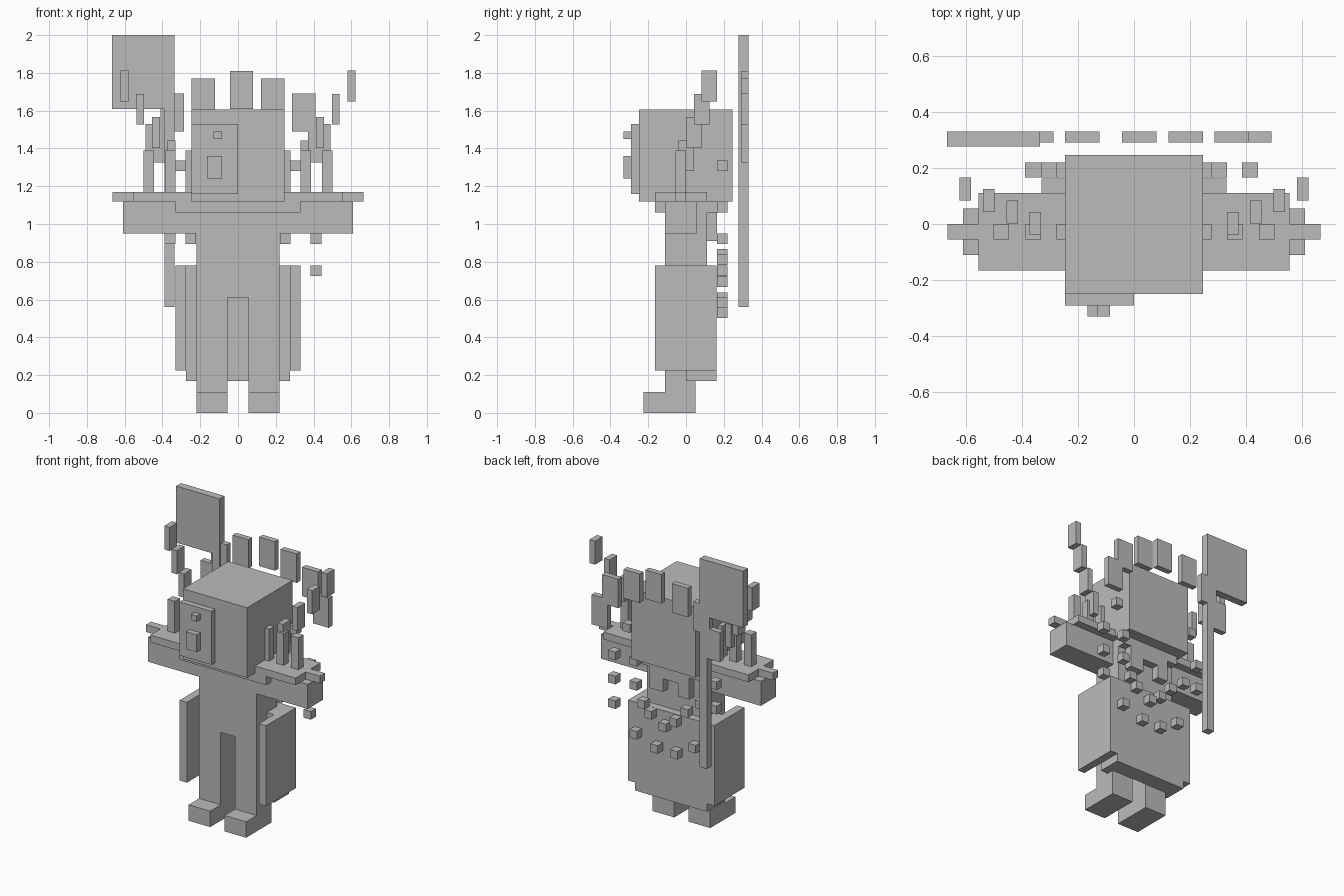
import bpy

grey = bpy.data.materials.new("plain_grey")
grey.diffuse_color = (0.5, 0.5, 0.5, 1)


def box(name, x0, x1, y0, y1, z0, z1):
    """Axis-aligned block given by its extents."""
    bpy.ops.mesh.primitive_cube_add(size=1)
    o = bpy.context.object
    o.name = name
    for v in o.data.vertices:
        v.co = ((x0, x1)[v.co.x > 0], (y0, y1)[v.co.y > 0], (z0, z1)[v.co.z > 0])
    o.data.materials.append(grey)
    return o


def pair(name, x0, x1, *yz):
    """Block and its mirror image across x = 0."""
    box(name + "_right", x0, x1, *yz)
    box(name + "_left", -x1, -x0, *yz)


# Head, mask and face details
box("head", -0.245, 0.245, -0.25, 0.245, 1.12, 1.605)
box("mask", -0.245, 0, -0.29, -0.25, 1.16, 1.53)
box("mask_snout", -0.165, -0.085, -0.33, -0.29, 1.24, 1.36)
box("mask_stud", -0.13, -0.085, -0.33, -0.29, 1.45, 1.49)

# Torso, arms and legs
box("torso", -0.22, 0.22, -0.11, 0.11, 0.61, 1.12)
pair("arm", 0.22, 0.61, -0.11, 0.055, 0.95, 1.12)
pair("leg", 0.055, 0.22, -0.11, 0.05, 0.11, 0.61)
pair("foot", 0.055, 0.22, -0.225, 0.05, 0, 0.11)

# Shoulder mantle with drooping collar
box("mantle", -0.555, 0.555, -0.165, 0.11, 1.12, 1.17)
box("front_collar", -0.33, 0.33, -0.165, -0.11, 1.06, 1.12)
box("back_collar", -0.22, 0.22, 0.11, 0.165, 1.06, 1.12)
pair("mantle_tip", 0.555, 0.665, -0.055, 0, 1.12, 1.17)

# Skirt wrapped round the sides and back
box("skirt_back", -0.275, 0.275, 0.05, 0.162, 0.17, 0.78)
pair("skirt_inner", 0.22, 0.275, 0, 0.05, 0.17, 0.78)
pair("skirt_side", 0.275, 0.33, -0.165, 0.162, 0.225, 0.78)

# Back clasp
box("clasp_bar", -0.14, 0.165, 0.11, 0.165, 1.0, 1.06)
box("clasp_wide_post", 0.06, 0.165, 0.11, 0.165, 0.91, 1.0)
box("clasp_thin_post", -0.14, -0.06, 0.11, 0.165, 0.91, 1.0)

# Upright spikes on the shoulders
for i, x in enumerate((0.222, 0.332, 0.445)):
    pair(f"shoulder_spike_{i}", x, x + 0.055, -0.055, 0, 1.17, 1.39)

# Stepped horn pieces rising outwards and back
for i in range(4):
    x, y, z = 0.331 + 0.083 * i, -0.04 + 0.041 * i, 1.28 + 0.123 * i
    pair(f"horn_piece_{i}", x, x + 0.041, y, y + 0.082, z, z + 0.163)

# Fan of feathers behind the head
box("crest_feather", -0.042, 0.08, 0.29, 0.33, 1.61, 1.81)
pair("upper_feather", 0.123, 0.245, 0.29, 0.33, 1.57, 1.77)
pair("middle_feather", 0.287, 0.41, 0.29, 0.33, 1.49, 1.69)
pair("lower_feather", 0.37, 0.49, 0.29, 0.33, 1.325, 1.53)

# Banner on a pole
box("pole", -0.39, -0.335, 0.277, 0.33, 0.56, 1.61)
box("banner", -0.667, -0.335, 0.277, 0.33, 1.61, 2.0)

# Floating beads behind the back
beads = [(0.303, 1.308), (0.413, 1.09), (0.413, 0.923), (0.413, 0.753),
         (0.25, 1.09), (0.25, 0.923), (0.19, 0.81), (0.137, 0.753),
         (0.027, 0.695), (-0.055, 0.75), (-0.14, 0.84), (-0.25, 0.923),
         (0.25, 0.585), (0.09, 0.53), (-0.06, 0.53), (-0.2, 0.61),
         (-0.36, 0.923), (-0.36, 1.09), (-0.303, 1.308)]
for i, (x, z) in enumerate(beads):
    box(f"bead_{i}", x - 0.028, x + 0.028, 0.165, 0.22, z - 0.028, z + 0.028)
